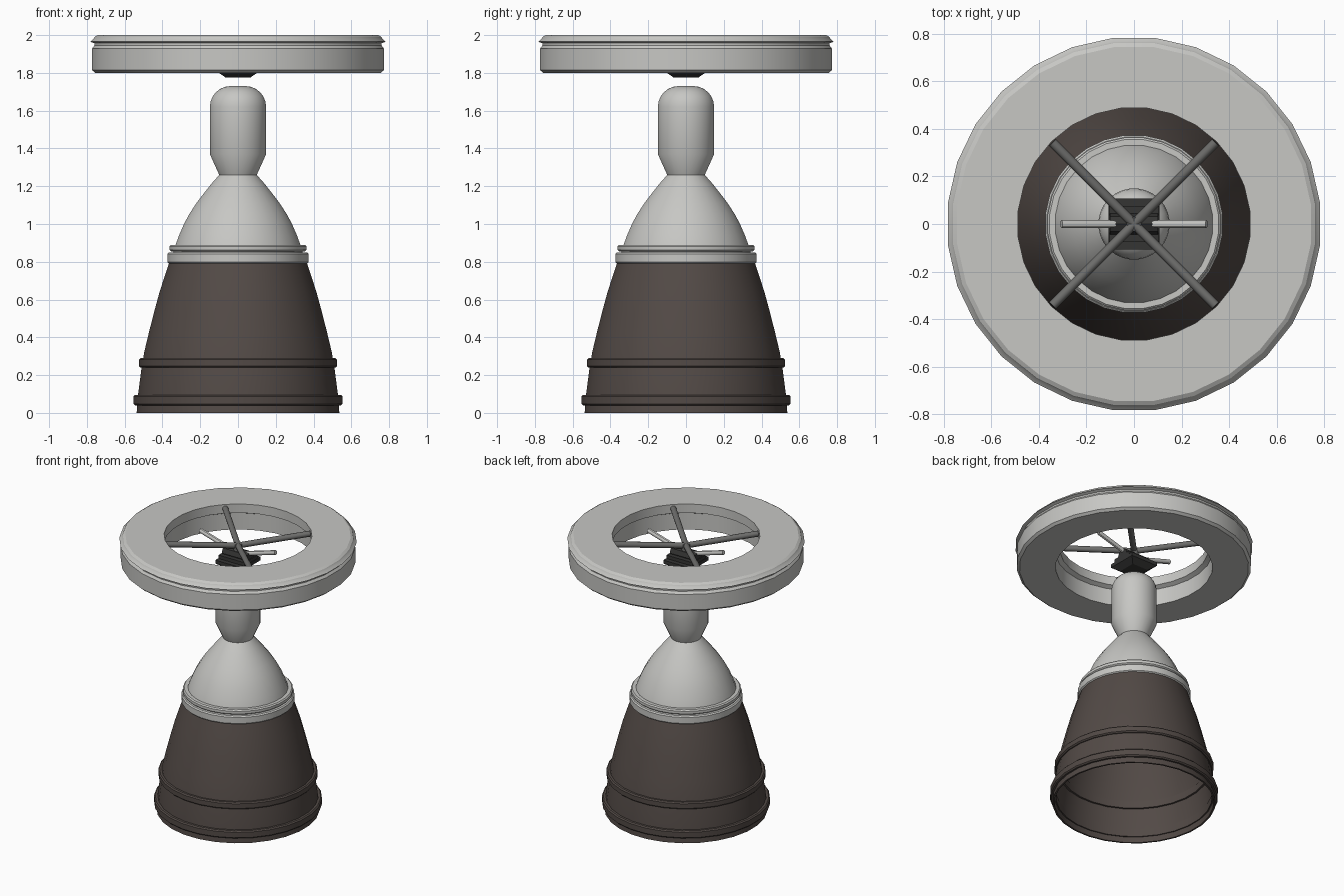
import bpy
import math
from mathutils import Vector

cube = bpy.data.objects.get("Cube")
if cube:
    bpy.data.objects.remove(cube, do_unlink=True)

SEGMENTS = 28


def material(name, rgb):
    mat = bpy.data.materials.new(name)
    mat.use_nodes = True
    mat.diffuse_color = (*rgb, 1)
    mat.node_tree.nodes["Principled BSDF"].inputs["Base Color"].default_value = (*rgb, 1)
    return mat


pale = material("pale grey metal", (0.57, 0.57, 0.55))
brown = material("dark brown metal", (0.085, 0.068, 0.061))
steel = material("mid grey steel", (0.15, 0.15, 0.145))
black = material("black metal", (0.035, 0.035, 0.034))


def finish(obj, name, mat, smooth=True):
    obj.name = name
    obj.data.materials.append(mat)
    bpy.ops.object.select_all(action="DESELECT")
    obj.select_set(True)
    bpy.context.view_layer.objects.active = obj
    if smooth:
        bpy.ops.object.shade_smooth_by_angle(angle=math.radians(30))
    return obj


def lathe(name, profile, mat, closed=True):
    """Spin (radius, height) points, listed bottom to top on the outside, about z."""
    verts, faces, n = [], [], len(profile)
    for i in range(SEGMENTS):
        a = 2 * math.pi * (i + 0.5) / SEGMENTS
        verts += [(r * math.cos(a), r * math.sin(a), z) for r, z in profile]
    for i in range(SEGMENTS):
        j = (i + 1) % SEGMENTS
        for k in range(n if closed else n - 1):
            m = (k + 1) % n
            faces.append((i * n + k, j * n + k, j * n + m, i * n + m))
    if not closed:
        faces.append([i * n + n - 1 for i in range(SEGMENTS)])
    mesh = bpy.data.meshes.new(name)
    mesh.from_pydata(verts, [], faces)
    obj = bpy.data.objects.new(name, mesh)
    bpy.context.collection.objects.link(obj)
    return finish(obj, name, mat)


def band(name, radius, low, high, depth, mat, bevel=0.008):
    """A thin hoop with softened outer edges."""
    return lathe(name, [(radius - depth, low), (radius - bevel, low), (radius, low + bevel),
                        (radius, high - bevel), (radius - bevel, high), (radius - depth, high)], mat)


def rod(name, start, end, radius, mat, sides=12):
    a, b = Vector(start), Vector(end)
    bpy.ops.mesh.primitive_cylinder_add(vertices=sides, radius=radius, depth=(b - a).length,
                                        location=(a + b) / 2)
    obj = bpy.context.object
    obj.rotation_euler = (b - a).to_track_quat("Z", "Y").to_euler()
    return finish(obj, name, mat)


# Hollow lower bell
bell = [(0.54, 0), (0.532, 0.1), (0.515, 0.23), (0.5, 0.32), (0.476, 0.42), (0.448, 0.53),
        (0.418, 0.64), (0.385, 0.74), (0.365, 0.8)]
lathe("lower_bell", bell + [(r - 0.012, z) for r, z in reversed(bell)], brown)
band("bell_lip_hoop", 0.557, 0.04, 0.095, 0.04, brown)
band("bell_upper_hoop", 0.528, 0.24, 0.29, 0.04, brown)

# Upper bell, combustion chamber and its dome
upper = [(0.355, 0.8), (0.336, 0.88), (0.314, 0.94), (0.288, 1.0), (0.258, 1.055),
         (0.222, 1.11), (0.18, 1.165), (0.14, 1.215), (0.1, 1.26)]
lathe("upper_bell", upper, pale, closed=False)
dome = [(0.04 + 0.11 * math.cos(t * math.pi / 12), 1.62 + 0.11 * math.sin(t * math.pi / 12))
        for t in range(7)]
lathe("combustion_chamber", [(0.1, 1.26), (0.15, 1.37)] + dome, pale, closed=False)
band("joint_band_lower", 0.375, 0.79, 0.85, 0.05, pale)
band("joint_band_upper", 0.365, 0.855, 0.89, 0.05, pale)

# Mounting ring with a thin flange near its top
lathe("mounting_ring", [(0.52, 1.8), (0.76, 1.8), (0.778, 1.815), (0.778, 1.928), (0.765, 1.945),
                        (0.765, 1.957), (0.787, 1.965), (0.77, 1.98), (0.765, 1.99), (0.748, 2.0),
                        (0.49, 2.0), (0.49, 1.935), (0.52, 1.92)], pale)

# Four spokes dipping toward the hub
for i in range(4):
    a = math.pi / 4 + i * math.pi / 2
    rod("spoke", (0, 0, 1.925), (0.485 * math.cos(a), 0.485 * math.sin(a), 1.972), 0.02, steel)

# Side actuator rods
for side in (-1, 1):
    rod("actuator_rod", (side * 0.05, 0, 1.88), (side * 0.305, 0, 1.955), 0.016, pale)


# Gimbal block made of a tapered foot, stepped plates and a cross pin
def block(name, half_x, half_y, low, high, taper=1.0):
    bpy.ops.mesh.primitive_cube_add(size=2, location=(0, 0, (low + high) / 2))
    obj = bpy.context.object
    for v in obj.data.vertices:
        shrink = taper if v.co.z < 0 else 1
        v.co = (v.co.x * half_x * shrink, v.co.y * half_y * shrink, v.co.z * (high - low) / 2)
    return finish(obj, name, black, smooth=False)


block("gimbal_foot", 0.108, 0.108, 1.775, 1.805, taper=0.6)
block("gimbal_plate", 0.108, 0.108, 1.805, 1.83)
block("gimbal_step", 0.105, 0.075, 1.83, 1.855)
rod("gimbal_pin", (-0.1, 0, 1.86), (0.1, 0, 1.86), 0.045, black, sides=8)
rod("gimbal_post", (0, 0, 1.85), (0, 0, 1.94), 0.03, steel)
